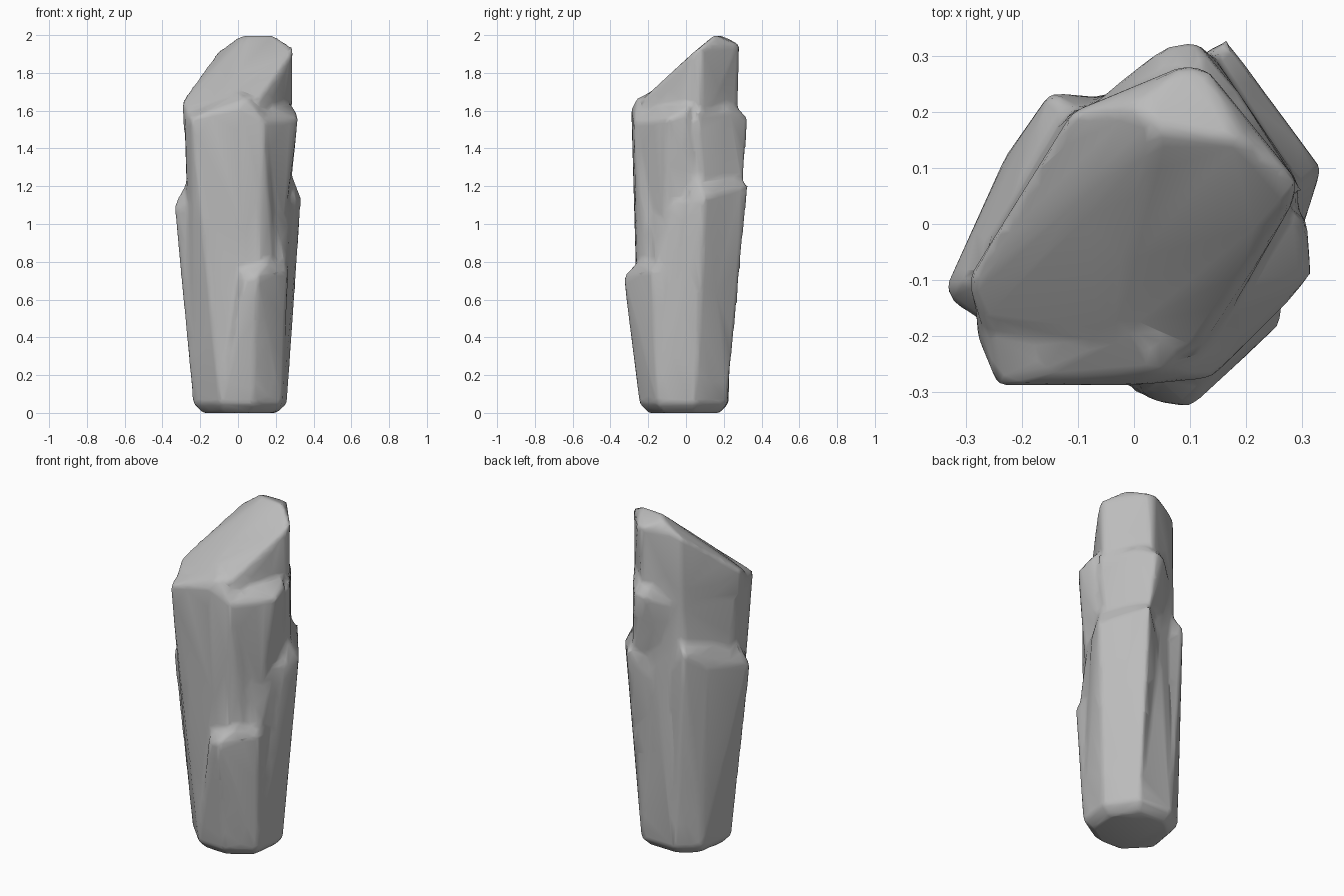
import bpy, bmesh

old = bpy.data.objects.get("Cube")
if old:
    bpy.data.objects.remove(old, do_unlink=True)

stone = bpy.data.materials.new("grey_stone")
stone.use_nodes = True
grey = (0.5, 0.5, 0.5, 1)
stone.diffuse_color = grey
stone.node_tree.nodes["Principled BSDF"].inputs["Base Color"].default_value = grey


def add_shard(bm, points):
    """Add the convex hull of a few corner points as one block of rock."""
    verts = [bm.verts.new(p) for p in points]
    hull = bmesh.ops.convex_hull(bm, input=verts)
    spare = {v for v in hull["geom_interior"] + hull["geom_unused"]
             if isinstance(v, bmesh.types.BMVert)}
    bmesh.ops.delete(bm, geom=list(spare), context="VERTS")


def ring(outline, z, scale=1.0):
    return [(x * scale, y * scale, z) for x, y in outline]


# Foot outline, shared by the body and the low shards
foot = [(-.238, -.09), (-.09, -.243), (.08, -.245), (.235, -.15),
        (.26, .05), (.14, .22), (-.08, .225), (-.2, .13)]

# Body: chamfered foot up to the front shoulder
body = ring(foot, 0, .8) + ring(foot, .05) + [
    (-.245, -.288, 1.56), (0, -.288, 1.61), (.14, -.275, 1.54),
    (-.28, -.2, 1.53), (.05, -.262, 1.665), (0, -.19, 1.7),
    (-.285, -.1, 1.62), (-.11, .2, 1.62), (.09, .27, 1.62),
    (.285, .08, 1.62), (.21, -.07, 1.64)]

# Crown: slanted broken top
crown = [
    (-.275, -.175, 1.5), (.12, -.25, 1.5), (-.29, -.1, 1.5),
    (-.11, .2, 1.5), (.09, .272, 1.5), (.285, .08, 1.5), (.22, -.07, 1.5),
    (-.275, -.175, 1.61), (-.05, -.2, 1.685), (.11, -.23, 1.66),
    (-.297, -.1, 1.65), (-.11, .2, 1.91), (0, .21, 1.99),
    (.09, .283, 1.95), (.13, .277, 1.95), (.05, .16, 2), (.19, .15, 2),
    (.29, .08, 1.94), (.285, .04, 1.91), (.21, -.07, 1.78)]

# Left and back low shards, rising to sloping ledges
left_shard = [(x, y, .05) for x, y in (foot[0], foot[6], foot[7])] + [
    (-.337, -.115, 1.1), (-.325, -.14, 1.06), (-.27, -.175, 1.1),
    (-.23, .12, 1.13), (-.15, .235, 1.23), (-.05, .225, 1.1),
    (-.265, -.09, 1.24), (-.09, .2, 1.32)]
back_shard = ring(foot[3:6], .05) + [
    (.165, .33, 1.2), (.335, .1, 1.14), (.305, 0, 1.1),
    (.03, .25, 1), (.28, .05, 1.28), (.12, .27, 1.3)]

# Front low shard with a small step, and a low shard fading out beside it
front_shard = ring(foot[1:4], .05) + [
    (.02, -.313, .7), (.1, -.33, .72), (.26, -.18, .75),
    (.268, -.12, .76), (.01, -.24, .8), (.16, -.245, .81), (.24, -.1, .85)]
right_shard = ring(foot[3:5], .05) + [
    (.253, -.16, .75), (.278, -.06, 1.1), (.297, .03, 1.15),
    (.19, -.19, 1.05), (.1, 0, .6)]

# High shards that form the collar below the crown
high_back_shard = [
    (.05, .314, 1.55), (.11, .328, 1.56), (.19, .23, 1.6), (.3, .06, 1.59),
    (-.05, .235, 1.5), (.04, .25, 1.63), (.14, .24, 1.64),
    (.14, .303, 1.24), (.285, .09, 1.23), (-.02, .215, 1.15),
    (.27, .03, 1.2)]
high_right_shard = [
    (.31, .01, 1.59), (.317, -.09, 1.56), (.275, -.14, 1.55),
    (.14, -.275, 1.54), (.285, .02, 1.63), (.2, -.14, 1.62),
    (.28, .04, 1.2), (.245, -.12, 1), (.11, -.265, 1.1), (.1, 0, 1.4)]

bm = bmesh.new()
for shard in (body, crown, left_shard, back_shard, front_shard,
              right_shard, high_back_shard, high_right_shard):
    add_shard(bm, shard)
bmesh.ops.recalc_face_normals(bm, faces=bm.faces)
mesh = bpy.data.meshes.new("rock_pillar")
bm.to_mesh(mesh)
bm.free()
mesh.materials.append(stone)
pillar = bpy.data.objects.new("rock_pillar", mesh)
bpy.context.collection.objects.link(pillar)

# Fuse the shards into one skin, wear the edges, then simplify
fuse = pillar.modifiers.new("fuse", "REMESH")
fuse.mode = "VOXEL"
fuse.voxel_size = .015
wear = pillar.modifiers.new("wear", "SMOOTH")
wear.factor = .5
wear.iterations = 5
simplify = pillar.modifiers.new("simplify", "DECIMATE")
simplify.ratio = .06

bpy.context.view_layer.objects.active = pillar
pillar.select_set(True)
for name in ("fuse", "wear", "simplify"):
    bpy.ops.object.modifier_apply(modifier=name)
bpy.ops.object.shade_smooth()
